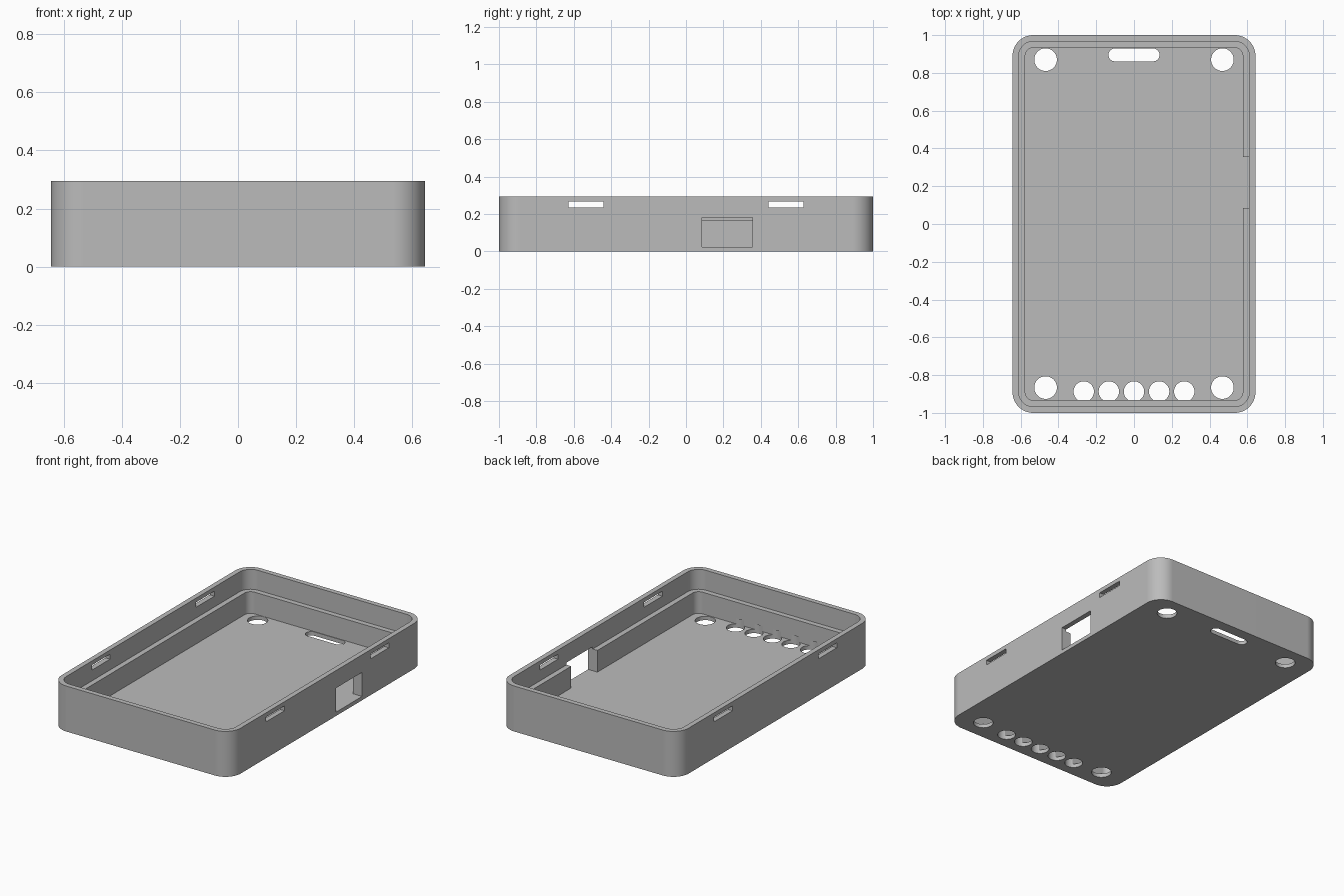
import bpy
import bmesh
from math import cos, sin, pi, radians

if "Cube" in bpy.data.objects:
    bpy.data.objects.remove(bpy.data.objects["Cube"], do_unlink=True)

HALF_X, HALF_Y, HEIGHT = 0.643, 1.0, 0.295
LIP, WALL = 0.033, 0.067          # wall thickness above and below the ledge
FLOOR, LEDGE = 0.025, 0.166

grey = bpy.data.materials.new("plain grey")
grey.use_nodes = True
colour = (0.5, 0.5, 0.5, 1)
grey.diffuse_color = colour
grey.node_tree.nodes["Principled BSDF"].inputs["Base Color"].default_value = colour


def rounded_block(name, centre, half, radius, z0, z1, steps=12):
    """Upright prism with a rounded rectangle outline."""
    bm = bmesh.new()
    ring = []
    for quarter, (sx, sy) in enumerate([(1, 1), (-1, 1), (-1, -1), (1, -1)]):
        for i in range(steps + 1):
            a = (quarter + i / steps) * pi / 2
            ring.append(bm.verts.new((
                centre[0] + sx * (half[0] - radius) + radius * cos(a),
                centre[1] + sy * (half[1] - radius) + radius * sin(a), z0)))
    bmesh.ops.remove_doubles(bm, verts=ring, dist=1e-5)
    face = bm.faces.new([v for v in ring if v.is_valid])
    top = bmesh.ops.extrude_face_region(bm, geom=[face])["geom"]
    bmesh.ops.translate(bm, vec=(0, 0, z1 - z0),
                        verts=[g for g in top if isinstance(g, bmesh.types.BMVert)])
    bmesh.ops.recalc_face_normals(bm, faces=bm.faces)
    mesh = bpy.data.meshes.new(name)
    bm.to_mesh(mesh)
    bm.free()
    obj = bpy.data.objects.new(name, mesh)
    bpy.context.collection.objects.link(obj)
    mesh.materials.append(grey)
    return obj


def box(name, x0, x1, y0, y1, z0, z1):
    """Plain square-edged cutter."""
    bpy.ops.mesh.primitive_cube_add(size=1, location=((x0 + x1) / 2, (y0 + y1) / 2, (z0 + z1) / 2))
    obj = bpy.context.object
    obj.name = name
    obj.scale = (x1 - x0, y1 - y0, z1 - z0)
    obj.data.materials.append(grey)
    return obj


def hole(name, x, y, radius, z1):
    """Round cutter through the floor."""
    return rounded_block(name, (x, y), (radius, radius), radius, -0.1, z1)


# Outer body
tray = rounded_block("tray", (0, 0), (HALF_X, HALF_Y), 0.11, 0, HEIGHT, 16)

# Lower cavity and the wider one above the ledge
cutters = [
    rounded_block("upper_cavity", (0, 0), (HALF_X - LIP, HALF_Y - LIP), 0.077, LEDGE, 0.5),
    rounded_block("lower_cavity", (0, 0), (HALF_X - WALL, HALF_Y - WALL), 0.043, FLOOR, 0.4),
]

# Corner holes
for x in (-0.468, 0.468):
    for y in (-0.866, 0.87):
        cutters.append(hole("corner_hole", x, y, 0.06, 0.06))

# Row of front holes, biting slightly into the front wall
for i in range(-2, 3):
    cutters.append(hole("front_hole", i * 0.133, -0.887, 0.054, 0.06))

# Rounded slot at the back of the floor
cutters.append(rounded_block("back_slot", (0, 0.895), (0.135, 0.034), 0.0339, -0.1, 0.06))

# Snap slots through both side walls
for y in (-0.535, 0.535):
    cutters.append(box("snap_slot", -0.8, 0.8, y - 0.094, y + 0.094, 0.236, 0.268))

# Port opening in the left wall
cutters.append(box("port_opening", 0.57, 0.8, 0.086, 0.355, FLOOR, 0.181))

# Cut everything out of the body
bpy.ops.object.select_all(action="DESELECT")
bpy.context.view_layer.objects.active = tray
tray.select_set(True)
for cutter in cutters:
    cutter.hide_render = True
    cut = tray.modifiers.new(cutter.name, "BOOLEAN")
    cut.operation = "DIFFERENCE"
    cut.solver = "EXACT"
    cut.object = cutter
    bpy.ops.object.modifier_apply(modifier=cut.name)
    bpy.data.objects.remove(cutter, do_unlink=True)

bpy.ops.object.shade_smooth_by_angle(angle=radians(30))
weighted = tray.modifiers.new("flat_walls", "WEIGHTED_NORMAL")
weighted.keep_sharp = True
